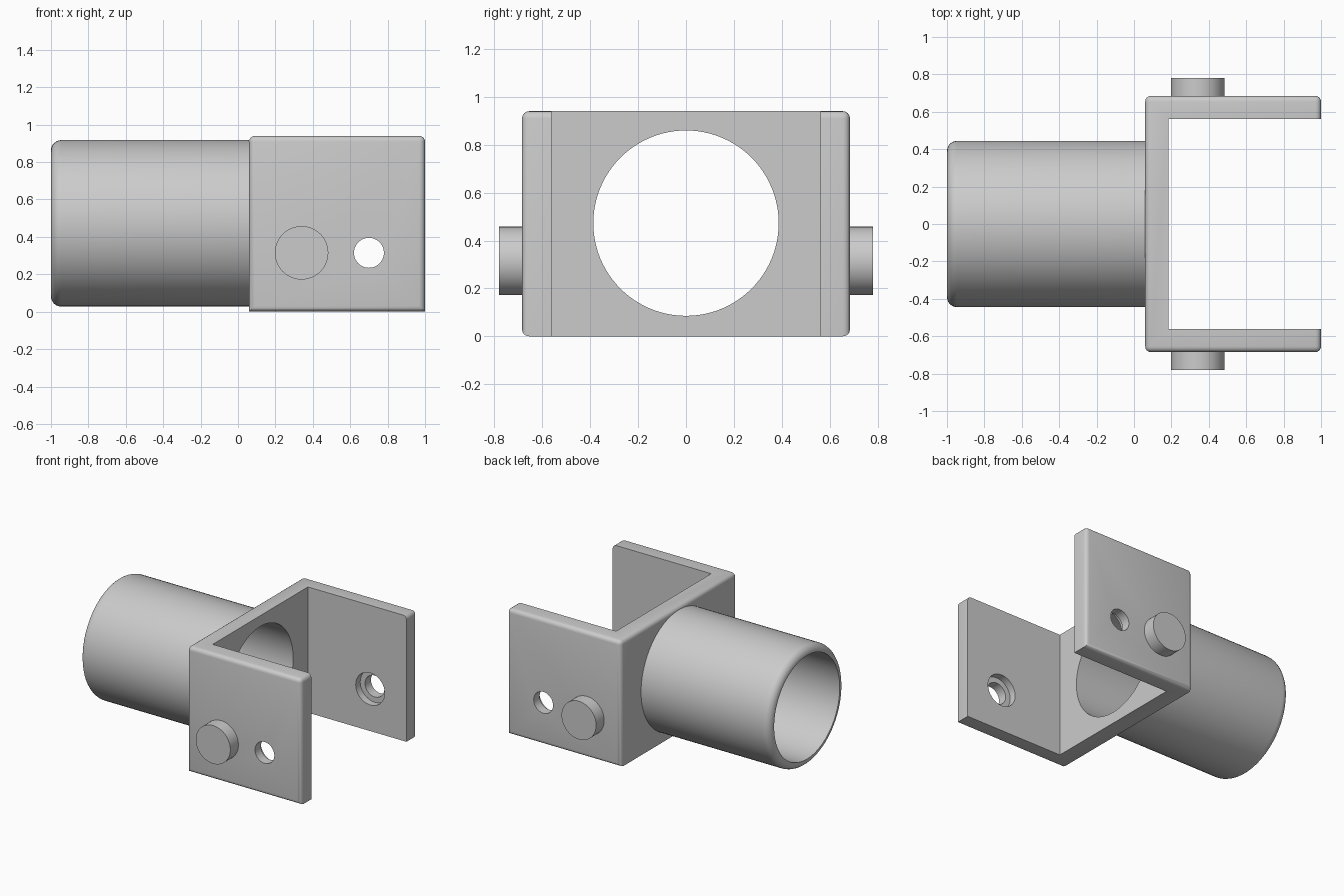
import bpy, bmesh, math
from mathutils import Matrix, Vector

if "Cube" in bpy.data.objects:
    bpy.data.objects.remove(bpy.data.objects["Cube"])

grey = bpy.data.materials.new("plain grey")
grey.diffuse_color = (0.6, 0.6, 0.6, 1)
grey.use_nodes = True
grey.node_tree.nodes["Principled BSDF"].inputs["Base Color"].default_value = grey.diffuse_color

AXIS_Z = 0.4725      # tube axis height
BORE, OUTER = 0.387, 0.445
LOW_Z = 0.315        # height of pins and holes


def finish(name, bm):
    bmesh.ops.recalc_face_normals(bm, faces=bm.faces)
    me = bpy.data.meshes.new(name)
    bm.to_mesh(me)
    bm.free()
    me.materials.append(grey)
    ob = bpy.data.objects.new(name, me)
    bpy.context.collection.objects.link(ob)
    return ob


def activate(ob):
    bpy.ops.object.select_all(action='DESELECT')
    ob.select_set(True)
    bpy.context.view_layer.objects.active = ob


def smooth(ob):
    activate(ob)
    bpy.ops.object.shade_smooth_by_angle(angle=math.radians(30))


def box(lo, hi):
    bm = bmesh.new()
    lo, hi = Vector(lo), Vector(hi)
    bmesh.ops.create_cube(bm, size=1, matrix=Matrix.Translation((lo + hi) / 2)
                          @ Matrix.Diagonal((*(hi - lo), 1)))
    return bm


def cylinder(center, radius, depth, axis, segments=48):
    bm = bmesh.new()
    rot = Matrix.Rotation(math.pi / 2, 4, 'Y' if axis == 'X' else 'X')
    bmesh.ops.create_cone(bm, cap_ends=True, segments=segments, radius1=radius,
                          radius2=radius, depth=depth,
                          matrix=Matrix.Translation(center) @ rot)
    return bm


def cut(ob, bm):
    cutter = finish("cutter", bm)
    cutter.hide_render = True
    mod = ob.modifiers.new("cut", 'BOOLEAN')
    mod.operation, mod.solver, mod.object = 'DIFFERENCE', 'EXACT', cutter
    activate(ob)
    bpy.ops.object.modifier_apply(modifier=mod.name)
    bpy.data.objects.remove(cutter)


# U-shaped bracket: filleted block, sharp on the bottom end edges
bm = box((0.06, -0.685, 0), (1.0, 0.685, 0.94))
edges = [e for e in bm.edges
         if not (all(v.co.z < 0.01 for v in e.verts)
                 and abs(e.verts[0].co.y - e.verts[1].co.y) > 0.1)]
bmesh.ops.bevel(bm, geom=edges, offset=0.03, segments=4, profile=0.5,
                affect='EDGES', clamp_overlap=True)
bracket = finish("bracket", bm)
cut(bracket, box((0.185, -0.562, -0.5), (1.5, 0.562, 1.5)))
cut(bracket, cylinder((0.1, 0, AXIS_Z), BORE, 0.6, 'X', 96))
# Through holes with counterbores on the inner faces of the arms
cut(bracket, cylinder((0.70, 0, LOW_Z), 0.08, 2, 'Y'))
cut(bracket, cylinder((0.70, 0, LOW_Z), 0.12, 2 * 0.615, 'Y'))
smooth(bracket)

# Tube: lathed about the x axis, with a rounded outer rim
f = 0.055
profile = [(0.06, BORE), (-1, BORE)]
for i in range(7):
    a = math.pi / 2 * i / 6
    profile.append((-1 + f - f * math.cos(a), OUTER - f + f * math.sin(a)))
profile.append((0.06, OUTER))
bm = bmesh.new()
N = 96
rings = []
for k in range(N):
    a = 2 * math.pi * k / N
    rings.append([bm.verts.new((x, r * math.cos(a), AXIS_Z + r * math.sin(a)))
                  for x, r in profile])
for k in range(N):
    p, q = rings[k], rings[(k + 1) % N]
    for i in range(len(profile) - 1):
        bm.faces.new((p[i], p[i + 1], q[i + 1], q[i]))
# Close the end that sits against the bracket
for k in range(N):
    p, q = rings[k], rings[(k + 1) % N]
    bm.faces.new((p[-1], p[0], q[0], q[-1]))
smooth(finish("tube", bm))

# Side pins on both arms
for side, label in ((-1, "front"), (1, "back")):
    smooth(finish(label + "_pin",
                  cylinder((0.34, side * 0.73, LOW_Z), 0.143, 0.1, 'Y')))
